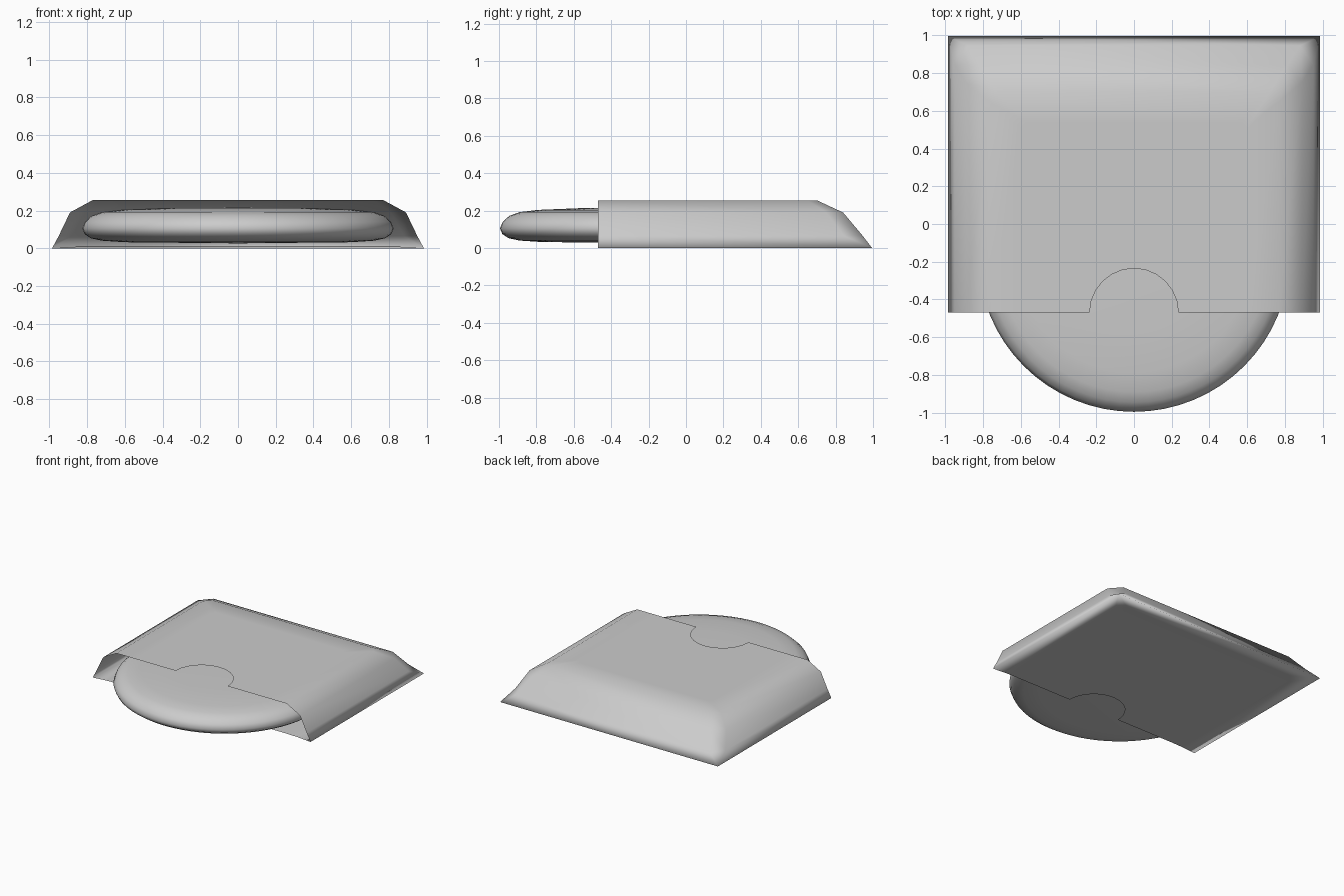
import bpy, bmesh, math

if "Cube" in bpy.data.objects:
    bpy.data.objects.remove(bpy.data.objects["Cube"])

grey = bpy.data.materials.new("light grey")
grey.diffuse_color = (0.6, 0.6, 0.6, 1)
grey.use_nodes = True
grey.node_tree.nodes["Principled BSDF"].inputs["Base Color"].default_value = grey.diffuse_color


def finish(bm, name):
    bmesh.ops.remove_doubles(bm, verts=bm.verts, dist=0.0005)
    bmesh.ops.recalc_face_normals(bm, faces=bm.faces)
    for f in bm.faces:
        f.smooth = True
    mesh = bpy.data.meshes.new(name)
    bm.to_mesh(mesh)
    bm.free()
    mesh.materials.append(grey)
    obj = bpy.data.objects.new(name, mesh)
    bpy.context.collection.objects.link(obj)
    return obj


FRONT = -0.47
NOTCH = 0.235

# Sleeve: open-fronted envelope made of U-shaped rings
# (half width, back y, height, corner cut in x, corner cut in y)
top_rings = [
    (0.985, 0.995, 0.0, 0, 0),
    (0.95, 0.945, 0.065, 0.07, 0.10),
    (0.89, 0.84, 0.19, 0.08, 0.09),
    (0.77, 0.70, 0.255, 0.05, 0.05),
    (0.60, 0.54, 0.255, 0.03, 0.03),
]
bottom_rings = [
    top_rings[0],
    (0.86, 0.87, 0.008, 0.06, 0.06),
    (0.76, 0.77, 0.010, 0.04, 0.04),
]


def add_sheet(bm, rings):
    loops = []
    for w, back, z, cx, cy in rings:
        half = [(-w, FRONT), (-w, back - cy), (-w + cx, back)]
        pts = half + [(-x, y) for x, y in reversed(half)]
        loops.append([bm.verts.new((x, y, z)) for x, y in pts])
    for a, b in zip(loops, loops[1:]):
        for i in range(len(a) - 1):
            bm.faces.new((a[i], a[i + 1], b[i + 1], b[i]))
    # flat panel with the thumb notch
    z = rings[-1][2]
    arc = [bm.verts.new((NOTCH * math.cos(t), FRONT + NOTCH * math.sin(t), z))
           for t in (math.pi * k / 12 for k in range(13))]
    bm.faces.new(loops[-1] + arc)


bm = bmesh.new()
add_sheet(bm, top_rings)
add_sheet(bm, bottom_rings)
finish(bm, "sleeve")

# Disc: rounded, slightly domed puck, spun from a half profile
profile = [(0, 0.215), (0.4, 0.213), (0.62, 0.204), (0.72, 0.192), (0.775, 0.172),
           (0.81, 0.14), (0.825, 0.105), (0.812, 0.075), (0.78, 0.053),
           (0.72, 0.04), (0.6, 0.032), (0, 0.026)]
bm = bmesh.new()
verts = [bm.verts.new((r, 0, z)) for r, z in profile]
edges = [bm.edges.new(p) for p in zip(verts, verts[1:])]
bmesh.ops.spin(bm, geom=verts + edges, cent=(0, 0, 0), axis=(0, 0, 1),
               angle=2 * math.pi, steps=64)
disc = finish(bm, "disc")
disc.location.y = -0.17
